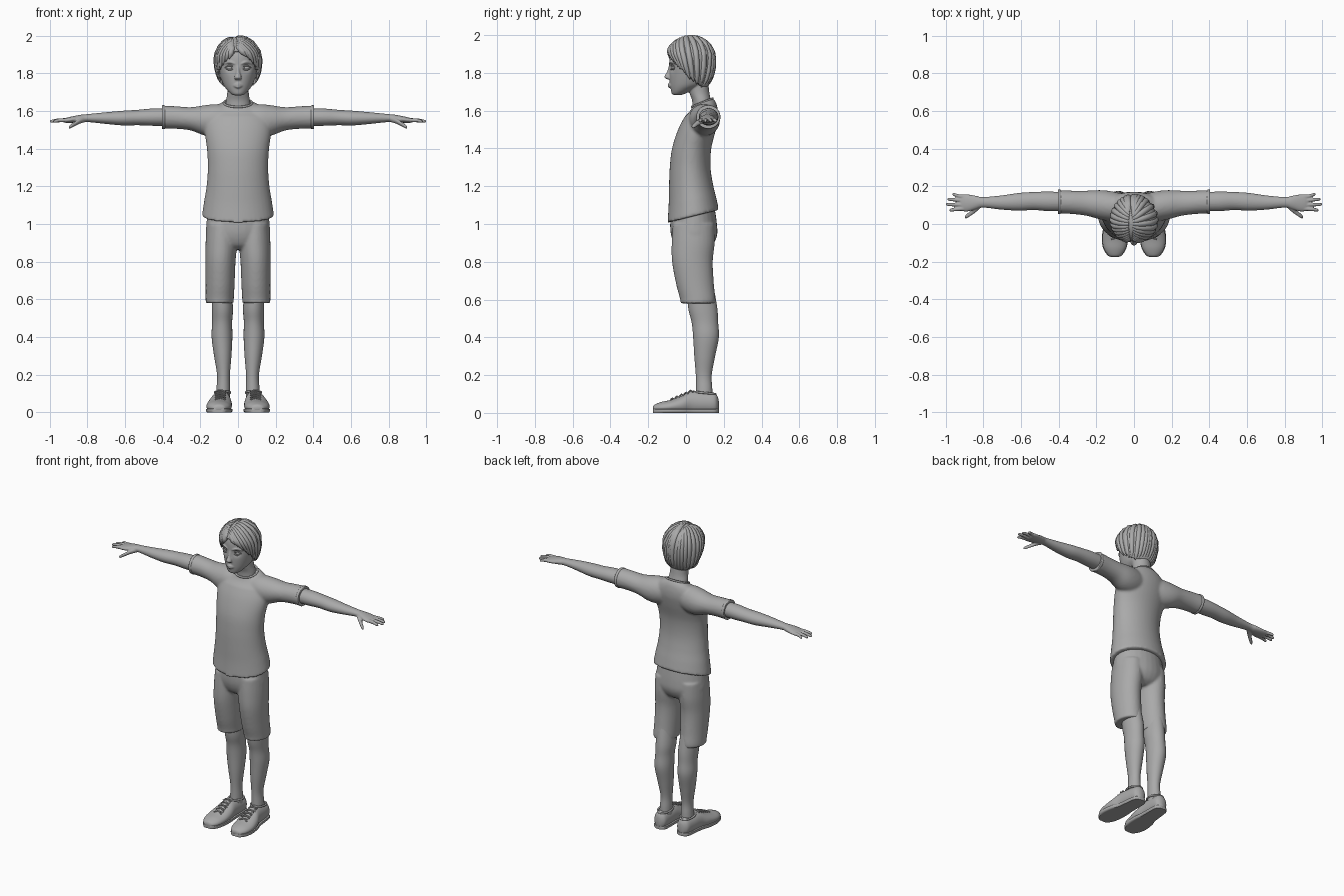
import bpy
import bmesh
import math
import random
from mathutils import Matrix, Vector

random.seed(4)
cube = bpy.data.objects.get("Cube")
if cube:
    bpy.data.objects.remove(cube, do_unlink=True)

clay = bpy.data.materials.new("plain_grey")
clay.use_nodes = True
clay.diffuse_color = (0.4, 0.4, 0.4, 1)
clay.node_tree.nodes["Principled BSDF"].inputs["Base Color"].default_value = clay.diffuse_color


def resample(rows, steps):
    """Smooth the section list with a Catmull-Rom spline."""
    out = []
    for i in range(len(rows) - 1):
        a, b, c, d = (rows[max(0, min(len(rows) - 1, i + j))] for j in (-1, 0, 1, 2))
        for s in range(steps):
            t = s / steps
            out.append([q + 0.5 * t * (r - p + t * (2 * p - 5 * q + 4 * r - e + t * (3 * (q - r) + e - p)))
                        for p, q, r, e in zip(a, b, c, d)])
    return out + [rows[-1]]


def loft(bm, axis, rows, side=1, warp=None, n=28, steps=5):
    """Skin ellipses; each row is position, two centres and two radii."""
    k = "xyz".index(axis)
    u, v = [i for i in range(3) if i != k]
    rings = []
    for pos, cu, cv, ru, rv in resample(rows, steps):
        ring = []
        for j in range(n):
            ang = math.tau * j / n
            co = Vector()
            co[k], co[u], co[v] = pos, cu + ru * math.cos(ang), cv + rv * math.sin(ang)
            if warp:
                co = warp(co)
            co.x *= side
            ring.append(bm.verts.new(co))
        rings.append(ring)
    for low, high in zip(rings, rings[1:]):
        for j in range(n):
            bm.faces.new((low[j - 1], low[j], high[j], high[j - 1]))
    bm.faces.new(rings[0])
    bm.faces.new(rings[-1])


def finish(name, bm, voxel=0, relax=4):
    """Turn the mesh into a smooth object, fusing its pieces if voxel is set."""
    bmesh.ops.recalc_face_normals(bm, faces=bm.faces)
    mesh = bpy.data.meshes.new(name)
    bm.to_mesh(mesh)
    bm.free()
    mesh.materials.append(clay)
    obj = bpy.data.objects.new(name, mesh)
    bpy.context.collection.objects.link(obj)
    bpy.ops.object.select_all(action="DESELECT")
    obj.select_set(True)
    bpy.context.view_layer.objects.active = obj
    bpy.ops.object.shade_smooth_by_angle(angle=math.radians(50))
    if voxel:
        fuse = obj.modifiers.new("fuse", "REMESH")
        fuse.mode, fuse.voxel_size, fuse.use_smooth_shade = "VOXEL", voxel, True
        soft = obj.modifiers.new("soften", "SMOOTH")
        soft.factor, soft.iterations = 0.5, relax
    return obj


def ball(bm, centre, size):
    bmesh.ops.create_uvsphere(bm, u_segments=24, v_segments=16, radius=1,
                              matrix=Matrix.Translation(centre) @ Matrix.Diagonal((*size, 1)))


def tubes(name, paths, depth):
    """Round strands; each path is a list of (point, radius factor)."""
    cu = bpy.data.curves.new(name, "CURVE")
    cu.dimensions, cu.bevel_depth, cu.bevel_resolution, cu.use_fill_caps = "3D", depth, 3, True
    for path in paths:
        sp = cu.splines.new("POLY")
        sp.points.add(len(path) - 1)
        for pt, (co, rad) in zip(sp.points, path):
            pt.co, pt.radius = (*co, 1), rad
    cu.materials.append(clay)
    bpy.context.collection.objects.link(bpy.data.objects.new(name, cu))


SIDES = (("left", 1), ("right", -1))

# Shirt: slanted hem and neckline, sleeves fused to the body
def shirt_slant(co):
    hem = max(0, min(1, (1.25 - co.z) / 0.2))
    neck = max(0, min(1, (co.z - 1.57) / 0.07))
    co.z += hem * 0.25 * (co.y - 0.035) + neck * 0.4 * (co.y - 0.085)
    return co

bm = bmesh.new()
loft(bm, "z", [(1.04, 0, .038, .192, .136), (1.12, 0, .034, .18, .126), (1.2, 0, .027, .167, .117),
               (1.3, 0, .022, .16, .108), (1.4, 0, .03, .165, .104), (1.5, 0, .058, .178, .1),
               (1.57, 0, .082, .17, .088), (1.615, 0, .092, .128, .07), (1.645, 0, .087, .075, .053)],
     warp=shirt_slant, n=40)
for _, s in SIDES:
    loft(bm, "x", [(.06, .09, 1.555, .07, .078), (.12, .094, 1.55, .08, .086), (.18, .102, 1.55, .078, .08),
                   (.25, .11, 1.558, .067, .062), (.33, .115, 1.565, .062, .06), (.4, .118, 1.567, .063, .062)], s)
finish("shirt", bm, .008, 6)
for label, s in SIDES:
    bm = bmesh.new()
    loft(bm, "x", [(.386, .118, 1.567, .06, .059), (.39, .118, 1.567, .064, .063), (.402, .118, 1.567, .064, .063),
                   (.404, .118, 1.567, .06, .059)], s, steps=2)
    finish(label + "_sleeve_cuff", bm)
ring = []
for j in range(41):
    a = math.tau * j / 40
    ring.append(((.075 * math.cos(a), .086 + .055 * math.sin(a), 1.643 + .022 * math.sin(a)), 1))
tubes("shirt_collar", [ring], .006)

# Shorts: hips and both legs fused
bm = bmesh.new()
loft(bm, "z", [(1.08, 0, .038, .16, .115), (1.0, 0, .04, .168, .124), (.94, 0, .043, .17, .122),
               (.89, 0, .042, .15, .1), (.865, 0, .04, .11, .065)])
for _, s in SIDES:
    loft(bm, "z", [(1.0, .085, .04, .08, .11), (.9, .088, .038, .084, .114), (.8, .093, .034, .08, .108),
                   (.68, .095, .048, .077, .1), (.605, .097, .062, .075, .094), (.58, .097, .062, .074, .092)], s)
finish("shorts", bm, .008)

for label, s in SIDES:
    # Bare leg
    bm = bmesh.new()
    loft(bm, "z", [(.7, .09, .07, .05, .07), (.56, .083, .088, .056, .077), (.48, .084, .1, .053, .07),
                   (.4, .085, .106, .055, .068), (.3, .081, .099, .046, .055), (.2, .077, .094, .034, .042),
                   (.13, .078, .096, .036, .043), (.07, .08, .096, .038, .045)], s)
    finish(label + "_leg", bm)

    # Shoe upper, with a flat underside
    upper = [(-.174, .102, .022, .018, .01), (-.165, .102, .024, .036, .02), (-.13, .102, .028, .058, .03),
             (-.08, .101, .033, .067, .036), (-.02, .096, .042, .064, .05), (.03, .09, .053, .053, .063),
             (.1, .086, .052, .048, .06), (.15, .084, .05, .042, .056), (.168, .083, .045, .026, .04),
             (.174, .083, .04, .01, .02)]
    bm = bmesh.new()
    loft(bm, "y", upper, s, lambda co: Vector((co.x, co.y, max(co.z, .004))))
    finish(label + "_shoe", bm)
    bm = bmesh.new()
    loft(bm, "y", [(y, x, .012, r + .003, .03) for y, x, _, r, _ in upper], s,
         lambda co: Vector((co.x, co.y, max(0, min(.02, co.z)))))
    finish(label + "_shoe_sole", bm)

    # Shoe opening and crossed laces
    rim = []
    for j in range(33):
        a = math.tau * j / 32
        rim.append(((s * (.082 + .04 * math.cos(a)), .098 + .058 * math.sin(a), .106 - .006 * math.sin(a)), 1))
    laces = []
    for i in range(5):
        y, z = .025 - i * .024, .119 - i * .0105
        for d in (-1, 1):
            laces.append([((s * (.094 + d * q * .027), y + q * .01, z - .009 * q * q), 1) for q in (-1, -.5, 0, .5, 1)])
    tubes(label + "_shoe_rim", [rim], .006)
    tubes(label + "_shoe_laces", laces, .004)

    # Arm, palm, fingers and thumb fused
    bm = bmesh.new()
    loft(bm, "x", [(.34, .118, 1.567, .05, .046), (.45, .12, 1.567, .052, .046), (.53, .122, 1.565, .048, .041),
                   (.61, .118, 1.562, .047, .039), (.7, .114, 1.562, .038, .031), (.8, .115, 1.562, .028, .021),
                   (.84, .114, 1.559, .036, .02), (.88, .112, 1.554, .045, .017), (.91, .113, 1.55, .045, .014),
                   (.925, .114, 1.549, .038, .009)], s)
    for base, tip, reach in ((.146, .158, .965), (.126, .132, .99), (.102, .104, .998), (.08, .074, .98)):
        loft(bm, "x", [(.88, base, 1.553, .009, .01), (.92, base, 1.551, .0105, .011),
                       ((.92 + reach) / 2, (base + tip) / 2, 1.55, .0095, .01),
                       (reach - .006, tip, 1.545, .008, .008), (reach, tip, 1.544, .003, .003)], s, n=14)
    loft(bm, "x", [(.81, .105, 1.556, .016, .015), (.84, .08, 1.546, .018, .014), (.868, .056, 1.53, .014, .012),
                   (.89, .04, 1.517, .011, .01), (.899, .034, 1.512, .004, .004)], s, n=16)
    finish(label + "_arm", bm, .004, 3)

# Head: skull with eye hollows, neck, nose, lips and brows fused
def eye_hollow(co):
    d2 = (abs(co.x) - .044) ** 2 + (co.z - 1.828) ** 2
    if co.y < 0:
        co.y += .012 * math.exp(-d2 / .0004)
    return co

bm = bmesh.new()
loft(bm, "z", [(1.683, 0, -.045, .022, .02), (1.69, 0, -.04, .036, .035), (1.71, 0, -.02, .057, .06),
               (1.74, 0, .008, .078, .093), (1.79, 0, .02, .095, .108), (1.84, 0, .023, .104, .112),
               (1.9, 0, .025, .104, .11), (1.95, 0, .025, .08, .085), (1.975, 0, .025, .04, .045)],
     warp=eye_hollow, n=56, steps=7)
loft(bm, "z", [(1.58, 0, .09, .068, .055), (1.65, 0, .083, .064, .05), (1.7, 0, .07, .057, .053),
               (1.78, 0, .06, .06, .056)])
loft(bm, "z", [(1.845, 0, -.077, .009, .012), (1.805, 0, -.087, .011, .014), (1.778, 0, -.096, .019, .019),
               (1.766, 0, -.088, .016, .012)])
for z, r in ((1.74, .007), (1.728, .008)):
    loft(bm, "x", [(-.03, -.073, 1.735, .004, .002), (0, -.087, z, .009, r), (.03, -.073, 1.735, .004, .002)])
for _, s in SIDES:
    loft(bm, "x", [(.016, -.082, 1.85, .008, .006), (.045, -.077, 1.859, .009, .007), (.078, -.05, 1.85, .007, .004)], s)
    ball(bm, (s * .1, .03, 1.805), (.012, .02, .032))
finish("head", bm, .004, 3)

for label, s in SIDES:
    bm = bmesh.new()
    ball(bm, (s * .044, -.056, 1.828), (.021, .02, .016))
    finish(label + "_eye", bm)
    lids = []
    for rise in (.013, -.01):
        lids.append([((s * (.044 + .025 * q), -.077 + .006 * q + .01 * q * q, 1.828 + rise * (1 - q * q)), 1.1 - abs(q) * .6)
                     for q in (-1, -.6, -.2, .2, .6, 1)])
    tubes(label + "_eyelids", lids, .004)

# Hair: a cap cut along the hairline, covered by swept locks
def hair_point(d, size=1.0):
    down = min(0, d.z)
    flare = (1 - down * down + 1e-6) ** -0.25
    return Vector((d.x * .12 * flare * size, .024 + d.y * .126 * flare * size,
                   1.872 + d.z * .12 * size + down * .05))

def hairline(azimuth):
    return max(-58, 26 - 0.65 * azimuth)

bm = bmesh.new()
bmesh.ops.create_uvsphere(bm, u_segments=64, v_segments=40, radius=1)
bare = []
for f in bm.faces:
    c = f.calc_center_median().normalized()
    if math.degrees(math.asin(c.z)) < hairline(math.degrees(math.atan2(abs(c.x), -c.y))):
        bare.append(f)
bmesh.ops.delete(bm, geom=bare, context="FACES")
for vert in bm.verts:
    vert.co = hair_point(vert.co.normalized())
cap = finish("hair_cap", bm)
shell = cap.modifiers.new("thickness", "SOLIDIFY")
shell.thickness, shell.offset = .016, -1

locks = []
COUNT, STEPS = 15, 12
for _, s in SIDES:
    for i in range(COUNT):
        t = i / (COUNT - 1)
        rise = math.radians(38 + 82 * t)
        start = Vector((-.14 + s * .09, -math.cos(rise), math.sin(rise)))
        az = 24 + 152 * t
        el = math.radians(hairline(az) - random.uniform(1, 9))
        az = math.radians(az)
        end = Vector((s * math.sin(az) * math.cos(el), -math.cos(az) * math.cos(el), math.sin(el)))
        path = []
        for j in range(STEPS + 1):
            q = j / STEPS
            width = min(1, .6 + 2 * q) * min(1, .12 + 2.2 * (1 - q))
            path.append((hair_point(start.lerp(end, q).normalized(), .955), width))
        locks.append(path)
tubes("hair_locks", locks, .0165)
